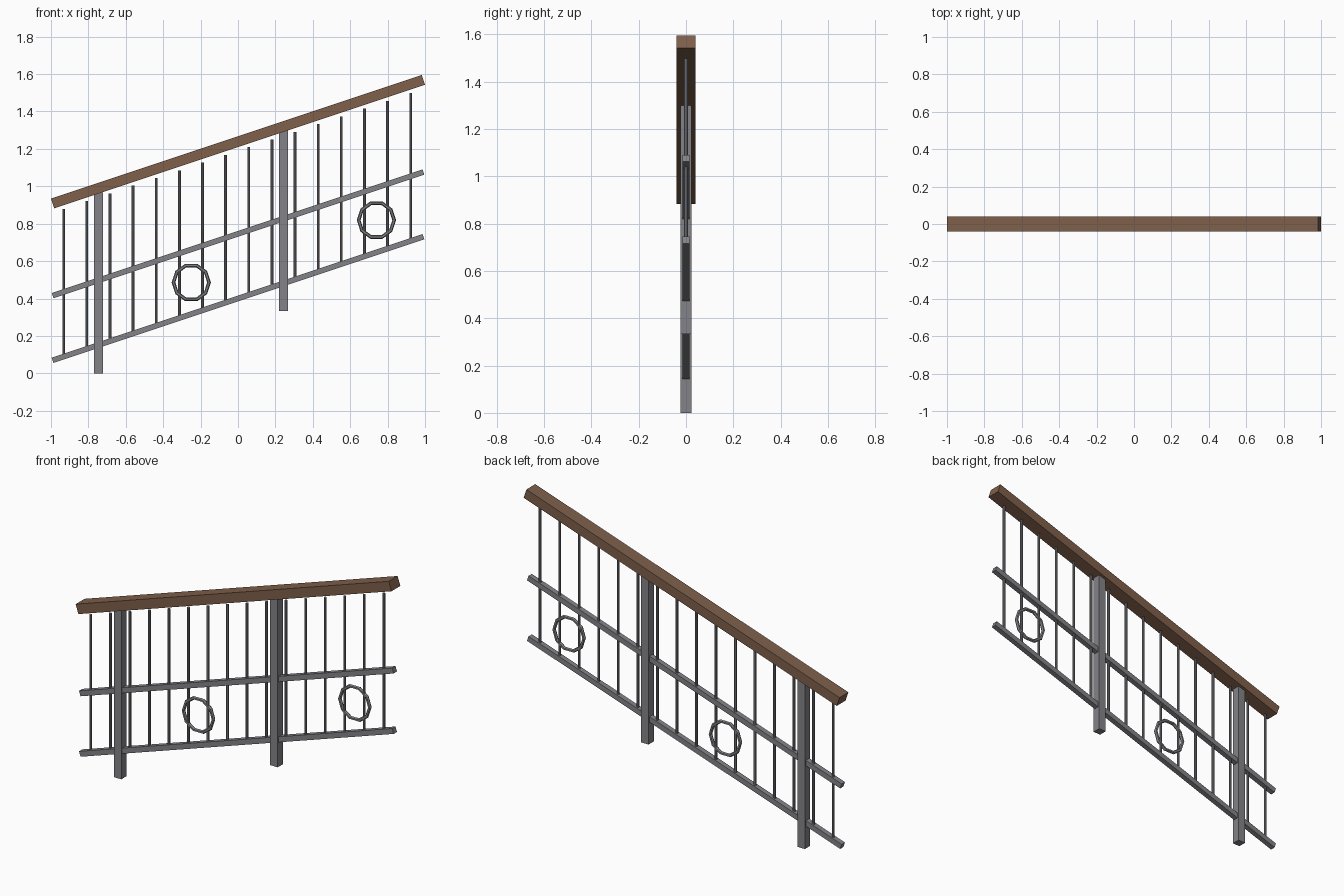
import bpy, math

cube = bpy.data.objects.get("Cube")
if cube:
    bpy.data.objects.remove(cube, do_unlink=True)


def make_material(name, color):
    mat = bpy.data.materials.new(name)
    mat.use_nodes = True
    mat.diffuse_color = color
    mat.node_tree.nodes["Principled BSDF"].inputs["Base Color"].default_value = color
    return mat


wood = make_material("brown wood", (0.21, 0.115, 0.07, 1))
metal = make_material("grey metal", (0.23, 0.23, 0.25, 1))

RISE = 1 / 3                  # stair slope
PITCH = math.atan(RISE)
RAIL_LENGTH = 2.09


def finish(name, mat):
    obj = bpy.context.object
    obj.name = obj.data.name = name
    obj.data.materials.append(mat)
    return obj


def box(name, size, center, mat, pitch=0):
    bpy.ops.mesh.primitive_cube_add(size=1, location=center, rotation=(0, -pitch, 0))
    bpy.context.object.scale = size
    return finish(name, mat)


# Sloping rails
box("handrail", (RAIL_LENGTH, 0.08, 0.055), (0, 0, 1.239), wood, PITCH)
box("middle_rail", (RAIL_LENGTH, 0.03, 0.03), (0, 0, 0.746), metal, PITCH)
box("bottom_rail", (RAIL_LENGTH, 0.03, 0.03), (0, 0, 0.4), metal, PITCH)

# Posts and decorative rings, one pair per bay
for i, side in enumerate(("lower", "upper")):
    step = i * RISE
    box(f"{side}_post", (0.047, 0.047, 0.967), (-0.746 + i * 0.99, 0, 0.4835 + step), metal)
    bpy.ops.mesh.primitive_torus_add(
        major_segments=10, minor_segments=6, major_radius=0.095, minor_radius=0.01,
        location=(-0.25 + i * 0.99, 0, 0.486 + step), rotation=(math.pi / 2, 0, 0))
    finish(f"{side}_ring", metal)

# Evenly spaced balusters following the slope
for i in range(16):
    x = -0.932 + i * 0.1237
    bpy.ops.mesh.primitive_cylinder_add(
        vertices=8, radius=0.0075, depth=0.79, location=(x, 0, 0.795 + x * RISE))
    finish(f"baluster_{i + 1}", metal)
